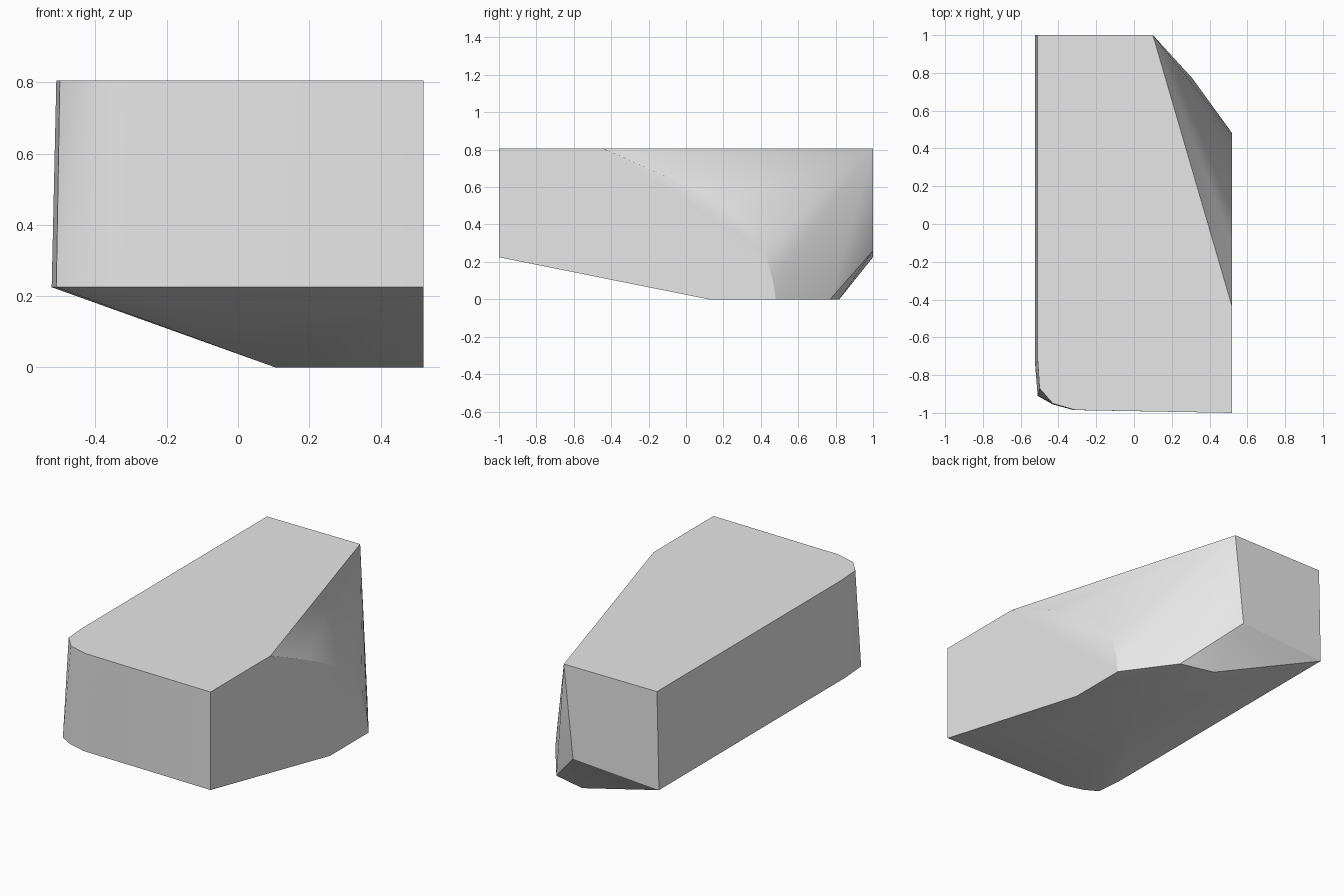
import bpy
import bmesh
import math

cube = bpy.data.objects.get("Cube")
if cube:
    bpy.data.objects.remove(cube, do_unlink=True)

SIDE, BACK, TOP, RIM = 0.52, 1.0, 0.805, 0.225

# Material
grey = bpy.data.materials.new("plain_grey")
grey.use_nodes = True
colour = (0.8, 0.8, 0.8, 1.0)
grey.diffuse_color = colour
grey.node_tree.nodes["Principled BSDF"].inputs["Base Color"].default_value = colour


def at_height(outline, z):
    return [(x, y, z) for x, y in outline]


# Flat top, with a rounded front corner and a cut-off back corner
top = at_height([(-0.51, BACK), (-0.51, -0.72), (-0.5, -0.87), (-0.43, -0.95),
                 (-0.31, -0.985), (SIDE, -1), (SIDE, -0.44), (0.1, BACK)], TOP)

# Lower rim of the upright walls
rim = at_height([(-0.523, BACK), (-0.523, -0.75), (-0.51, -0.91), (-0.43, -0.955),
                 (-0.32, -0.985), (SIDE, -1)], RIM)

# Flat underside, joined to the rim by sloping faces
base = at_height([(0.105, 0.12), (SIDE, 0.12), (SIDE, 0.48),
                  (0.31, 0.77), (0.105, 0.82)], 0)

# Curved edge where the side wall meets the fanned back corner
ridge = [(SIDE, y, z) for y, z in [(-0.1, 0.652), (0.2, 0.5), (0.33, 0.375),
                                   (0.42, 0.26), (0.465, 0.1)]]
back_foot = [(0.04, BACK, 0.26)]

# Close the body over all the outlines
bm = bmesh.new()
for point in top + rim + base + ridge + back_foot:
    bm.verts.new(point)
hull = bmesh.ops.convex_hull(bm, input=bm.verts[:])
loose = [v for v in bm.verts if not v.link_faces]
bmesh.ops.delete(bm, geom=loose, context="VERTS")
bmesh.ops.dissolve_limit(bm, angle_limit=math.radians(0.3),
                         verts=bm.verts[:], edges=bm.edges[:])
bmesh.ops.recalc_face_normals(bm, faces=bm.faces[:])

mesh = bpy.data.meshes.new("faceted_block")
bm.to_mesh(mesh)
bm.free()
mesh.materials.append(grey)
block = bpy.data.objects.new("faceted_block", mesh)
bpy.context.collection.objects.link(block)

# Soft shading over the gentle curves, crisp main edges
bpy.ops.object.select_all(action="DESELECT")
block.select_set(True)
bpy.context.view_layer.objects.active = block
bpy.ops.object.shade_smooth_by_angle(angle=math.radians(30))
